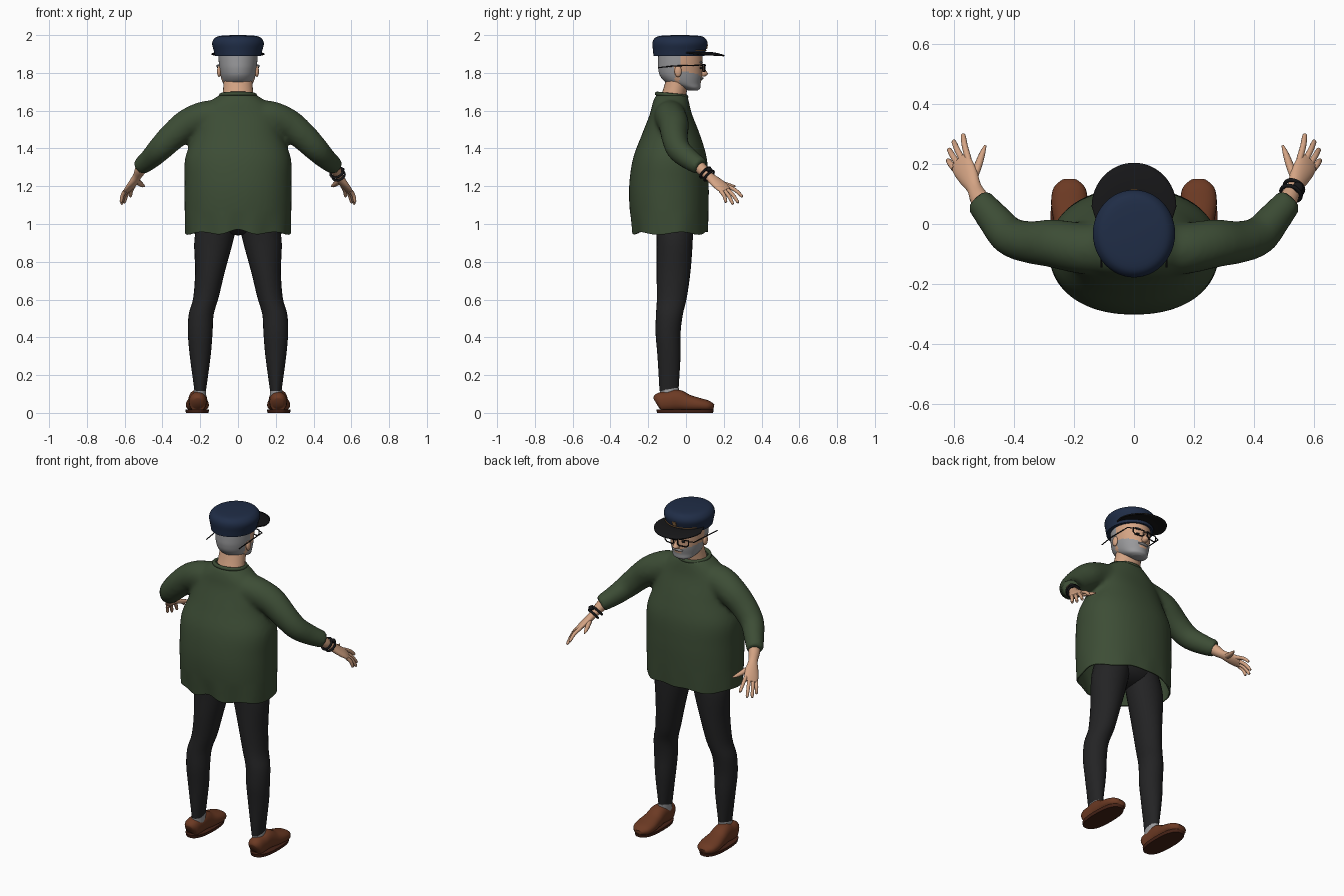
import bpy, bmesh, math
from mathutils import Vector, Matrix

if "Cube" in bpy.data.objects:
    bpy.data.objects.remove(bpy.data.objects["Cube"])


def material(name, rgb):
    m = bpy.data.materials.new(name)
    m.use_nodes = True
    m.diffuse_color = (*rgb, 1)
    m.node_tree.nodes["Principled BSDF"].inputs["Base Color"].default_value = (*rgb, 1)
    return m


GREEN = material("green wool", (0.046, 0.074, 0.036))
NAVY = material("navy cloth", (0.014, 0.026, 0.062))
CHARCOAL = material("charcoal trousers", (0.017, 0.017, 0.018))
LEATHER = material("brown leather", (0.15, 0.042, 0.017))
SOLE = material("dark brown sole", (0.06, 0.016, 0.008))
SKIN = material("skin", (0.66, 0.37, 0.23))
GREY = material("grey hair", (0.32, 0.32, 0.33))
BLACK = material("black", (0.008, 0.008, 0.009))
BRASS = material("dull brass", (0.28, 0.15, 0.06))


def finish(bm, name, *mats, rule=None, angle=50):
    """Turn a bmesh into a smooth-shaded object."""
    bmesh.ops.recalc_face_normals(bm, faces=bm.faces)
    if rule:
        for f in bm.faces:
            f.material_index = rule(f.calc_center_median())
    me = bpy.data.meshes.new(name)
    bm.to_mesh(me)
    bm.free()
    ob = bpy.data.objects.new(name, me)
    bpy.context.collection.objects.link(ob)
    for m in mats:
        me.materials.append(m)
    bpy.ops.object.select_all(action="DESELECT")
    ob.select_set(True)
    bpy.context.view_layer.objects.active = ob
    bpy.ops.object.shade_smooth_by_angle(angle=math.radians(angle))
    return ob


def smooth_path(rows, steps):
    """Catmull-Rom interpolation of section tuples."""
    rows = [Vector(r) for r in rows]
    out = []
    for i in range(len(rows) - 1):
        a, b, c, d = rows[max(i - 1, 0)], rows[i], rows[i + 1], rows[min(i + 2, len(rows) - 1)]
        for k in range(steps):
            t = k / steps
            out.append(b + (c - a) * (t / 2) + (a * 2 - b * 5 + c * 4 - d) * (t * t / 2)
                       + (b * 3 - a - c * 3 + d) * (t ** 3 / 2))
    return out + [rows[-1]]


def loft(bm, rows, side=1, hint=None, n=24, steps=4, power=2):
    """Skin rings (x, y, z, half width, half depth); level rings unless a width hint is given."""
    rows = smooth_path(rows, steps)
    rings = []
    for i, r in enumerate(rows):
        u, v = Vector((1, 0, 0)), Vector((0, 1, 0))
        if hint:
            d = (rows[min(i + 1, len(rows) - 1)] - rows[max(i - 1, 0)])
            d = Vector(d[:3]).normalized()
            u = Vector(hint)
            u = (u - d * u.dot(d)).normalized()
            v = d.cross(u)
        ring = []
        for k in range(n):
            a = 2 * math.pi * k / n
            c, s = math.cos(a), math.sin(a)
            c = math.copysign(abs(c) ** (2 / power), c)
            s = math.copysign(abs(s) ** (2 / power), s)
            p = Vector(r[:3]) + u * (c * r[3]) + v * (s * r[4])
            ring.append(bm.verts.new((p.x * side, p.y, p.z)))
        rings.append(ring)
    for a, b in zip(rings, rings[1:]):
        for k in range(n):
            bm.faces.new((a[k], a[(k + 1) % n], b[(k + 1) % n], b[k]))
    bm.faces.new(rings[0])
    bm.faces.new(rings[-1])
    return bm


def ball(name, loc, size, mat):
    bm = bmesh.new()
    bmesh.ops.create_uvsphere(bm, u_segments=20, v_segments=12, radius=1,
                              matrix=Matrix.Translation(loc) @ Matrix.Diagonal((*size, 1)))
    return finish(bm, name, mat)


def wire(name, points, radius, mat, closed=False):
    cu = bpy.data.curves.new(name, "CURVE")
    cu.dimensions = "3D"
    cu.bevel_depth = radius
    cu.bevel_resolution = 2
    sp = cu.splines.new("POLY")
    sp.points.add(len(points) - 1)
    for p, co in zip(sp.points, points):
        p.co = (*co, 1)
    sp.use_cyclic_u = closed
    cu.materials.append(mat)
    ob = bpy.data.objects.new(name, cu)
    bpy.context.collection.objects.link(ob)
    return ob


# Sweater: body and sleeves fused, then opened at the hem
bm = loft(bmesh.new(), [(0, -.085, .88, .275, .195), (0, -.085, .95, .28, .2), (0, -.09, 1.1, .283, .21),
                        (0, -.09, 1.22, .283, .21), (0, -.085, 1.35, .28, .195), (0, -.08, 1.47, .235, .155),
                        (0, -.08, 1.58, .21, .112), (0, -.08, 1.64, .16, .097), (0, -.076, 1.685, .095, .083)],
          n=48, power=2.2)
for s in (1, -1):
    loft(bm, [(.1, -.085, 1.57, .09, .085), (.18, -.08, 1.56, .085, .09), (.27, -.065, 1.525, .08, .082),
              (.35, -.06, 1.46, .07, .074), (.415, -.04, 1.395, .064, .066), (.465, .015, 1.345, .057, .056),
              (.517, .078, 1.303, .047, .046)], s, hint=(0, 1, .3))
tmp = finish(bm, "sweater_blank", GREEN)
mod = tmp.modifiers.new("fuse", "REMESH")
mod.mode = "VOXEL"
mod.voxel_size = .013
mod = tmp.modifiers.new("relax", "SMOOTH")
mod.iterations = 5
bpy.context.view_layer.update()
fused = tmp.evaluated_get(bpy.context.evaluated_depsgraph_get()).to_mesh()
bm = bmesh.new()
bm.from_mesh(fused)
bpy.data.objects.remove(tmp)
bmesh.ops.bisect_plane(bm, geom=bm.verts[:] + bm.edges[:] + bm.faces[:], plane_co=(0, 0, .95),
                       plane_no=(0, 0, 1), clear_inner=True)
for v in bm.verts:
    low = max(0, 1 - (v.co.z - .95) / .12)
    a = math.atan2(v.co.y + .085, v.co.x)
    v.co.z += low * (.007 * math.sin(7 * a) + .014 * math.exp(-(v.co.x / .07) ** 2))
    v.co.xy *= 1 + .012 * low * math.sin(9 * a)
sweater = finish(bm, "sweater", GREEN, angle=70)
mod = sweater.modifiers.new("cloth", "SOLIDIFY")
mod.thickness = .008

# Collar
wire("collar", [(.09 * math.cos(a), -.076 + .078 * math.sin(a), 1.682 - .008 * math.sin(a))
                for a in (math.pi * k / 24 for k in range(48))], .011, GREEN, True)

# Trousers
ball("trouser_seat", (0, -.07, 1.03), (.2, .11, .09), CHARCOAL)
for s, side in ((1, "left"), (-1, "right")):
    finish(loft(bmesh.new(), [(.2, -.09, .115, .03, .05), (.2, -.09, .3, .055, .061), (.2, -.095, .42, .065, .066),
                              (.195, -.088, .52, .066, .071), (.17, -.075, .61, .067, .079),
                              (.148, -.066, .75, .079, .09), (.127, -.06, .92, .104, .096),
                              (.1, -.065, 1.04, .1, .1)], s), side + "_trouser_leg", CHARCOAL)
    # Sock and shoe
    finish(loft(bmesh.new(), [(.203, -.088, .07, .034, .05), (.2, -.087, .132, .031, .05)], s),
           side + "_sock", GREY)
    finish(loft(bmesh.new(), [(.213, -.157, .05, .025, .03), (.213, -.14, .057, .042, .05),
                              (.213, -.09, .06, .047, .053), (.213, -.045, .066, .049, .057),
                              (.214, .01, .052, .054, .045), (.215, .07, .043, .061, .036),
                              (.215, .12, .036, .053, .028), (.215, .147, .03, .025, .013)],
                s, hint=(1, 0, 0), power=2.3), side + "_shoe", LEATHER)
    finish(loft(bmesh.new(), [(.216, -.005, 0, .06, .148), (.216, -.005, .018, .063, .152)],
                s, n=32, steps=1, power=2.5), side + "_sole", SOLE, angle=30)

    # Forearm, palm and fingers
    w = Vector((.75, -.5, -.45)).normalized()
    bm = loft(bmesh.new(), [(.49, .05, 1.325, .035, .033), (.515, .085, 1.288, .032, .03),
                            (.532, .12, 1.255, .026, .022), (.55, .155, 1.225, .036, .02),
                            (.57, .19, 1.197, .041, .016), (.583, .212, 1.178, .036, .01)], s, hint=w)
    tips = ((.57, .3, 1.145), (.602, .278, 1.113), (.617, .25, 1.105), (.62, .213, 1.115))
    for k, tip in enumerate(tips):
        base = Vector((.575, .2, 1.188)) + w * (.021 * (k - 1.5))
        tip = Vector(tip)
        mid = base.lerp(tip, .5) + Vector((.003, .003, .006))
        loft(bm, [(*base, .011, .011), (*mid, .01, .01), (*base.lerp(tip, .93), .008, .008),
                  (*tip, .003, .003)], s, hint=w, n=10, steps=3)
    loft(bm, [(.54, .145, 1.235, .016, .016), (.523, .185, 1.217, .015, .013), (.507, .23, 1.205, .011, .01),
              (.495, .262, 1.2, .004, .004)], s, hint=w, n=10, steps=3)
    finish(bm, side + "_hand", SKIN)

# Wrist bands, one with a round dial
axis = Vector((.017, .035, -.035)).to_track_quat("Z", "Y")
for name, c, r in (("wrist_band_upper", (.523, .102, 1.272), .035), ("wrist_band_lower", (.533, .122, 1.255), .033)):
    wire(name, [Vector(c) + axis @ Vector((r * math.cos(a), r * math.sin(a), 0))
                for a in (math.pi * k / 12 for k in range(24))], .0065, BLACK, True)
ball("wrist_dial", (.546, .122, 1.288), (.018, .018, .012), BLACK)


# Head, with hair and beard split by position
def head_rule(c):
    beard = c.y > -.035 and c.z < 1.768 + .4 * abs(c.x)
    lips = abs(c.x) < .024 and 1.75 < c.z < 1.76 and c.y > .04
    hair = (c.y < -.06 and c.z > 1.75) or (c.y < -.025 and c.z > 1.835)
    return 1 if hair or (beard and not lips) else 0


finish(loft(bmesh.new(), [(0, .035, 1.708, .035, .028), (0, .025, 1.72, .06, .051), (0, -.01, 1.745, .079, .088),
                          (0, -.025, 1.78, .091, .11), (0, -.03, 1.82, .098, .117), (0, -.03, 1.86, .102, .118),
                          (0, -.03, 1.91, .104, .116)], n=64, steps=6), "head", SKIN, GREY, rule=head_rule)
finish(loft(bmesh.new(), [(0, -.075, 1.65, .085, .07), (0, -.058, 1.71, .079, .064), (0, -.04, 1.78, .075, .062)]),
       "neck", SKIN)
finish(loft(bmesh.new(), [(0, .082, 1.845, .008, .01), (0, .09, 1.815, .011, .014), (0, .094, 1.795, .018, .022),
                          (0, .088, 1.782, .012, .014)], n=16), "nose", SKIN)
ball("moustache", (0, .079, 1.771), (.034, .014, .008), GREY)
for s, side in ((1, "left"), (-1, "right")):
    ball(side + "_ear", (s * .1, -.042, 1.808), (.011, .019, .03), SKIN)
    ball(side + "_eye", (s * .036, .076, 1.826), (.011, .008, .007), BLACK)
    ball(side + "_brow", (s * .038, .08, 1.856), (.024, .009, .006), GREY)
    # Spectacles
    wire(side + "_lens_frame", [(s * (.046 + .033 * x), .1 - .012 * (x + 1) / 2, 1.827 + .02 * z) for x, z in
         ((-1, -.5), (-.7, -1), (.6, -1), (1, -.4), (1, .9), (-1, .9))], .0035, BLACK, True)
    wire(side + "_temple_arm", [(s * .08, .089, 1.84), (s * .108, .075, 1.841), (s * .112, -.06, 1.837),
                                (s * .108, -.145, 1.828)], .003, BLACK)
wire("spectacle_bridge", [(-.014, .1, 1.836), (0, .104, 1.84), (.014, .1, 1.836)], .003, BLACK)

# Cap crown
finish(loft(bmesh.new(), [(0, -.037, 1.89, .122, .135), (0, -.035, 1.92, .129, .14), (0, -.032, 1.955, .137, .146),
                          (0, -.032, 1.98, .127, .137), (0, -.032, 1.995, .1, .11), (0, -.032, 2, .03, .035)],
            n=48), "cap_crown", NAVY)

# Cap peak
bm = bmesh.new()
N, M = 32, 6
grid = []
for i in range(N + 1):
    a = math.pi * i / N
    inner = Vector((.118 * math.cos(a), -.01 + .1 * math.sin(a), 1.908))
    outer = Vector((.14 * math.cos(a), .058 + .145 * math.sin(a), 1.899 - .008 * math.sin(a)))
    grid.append([bm.verts.new(inner.lerp(outer, j / M) + Vector((0, 0, .006 * math.sin(math.pi * j / M) * math.sin(a))))
                 for j in range(M + 1)])
for a, b in zip(grid, grid[1:]):
    for j in range(M):
        bm.faces.new((a[j], b[j], b[j + 1], a[j + 1]))
peak = finish(bm, "cap_peak", BLACK)
mod = peak.modifiers.new("thickness", "SOLIDIFY")
mod.thickness = .007
mod.offset = 0

# Cap braid and plain badge
wire("cap_braid", [(.129 * math.cos(a), -.035 + .142 * math.sin(a), 1.918)
                   for a in (math.pi * (.2 + .6 * k / 24) for k in range(25))], .003, BRASS)
bm = bmesh.new()
bmesh.ops.create_cube(bm, size=1, matrix=Matrix.Translation((0, .11, 1.938)) @ Matrix.Rotation(-.2, 4, "X")
                      @ Matrix.Diagonal((.024, .008, .024, 1)))
finish(bm, "cap_badge", BRASS, angle=30)
